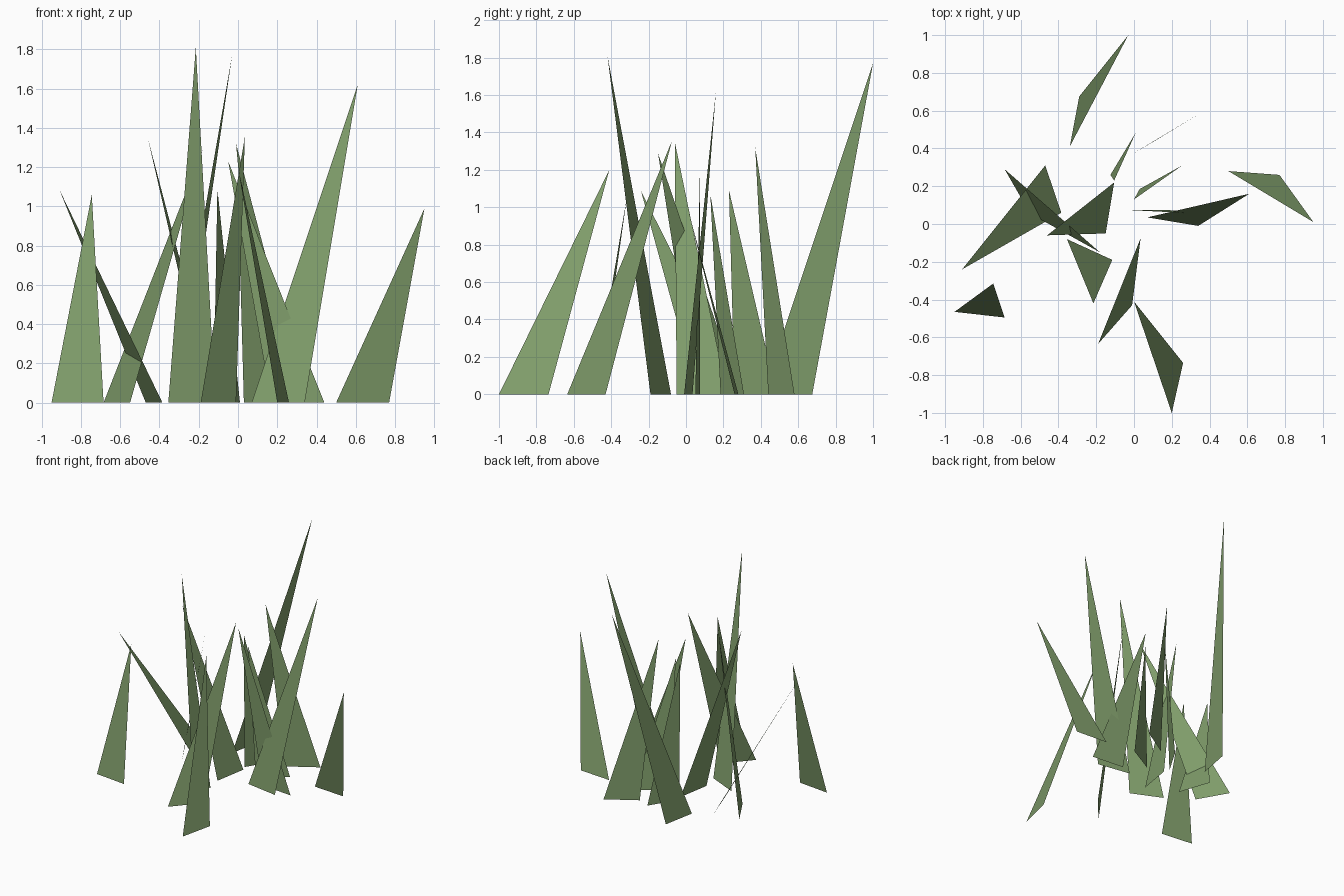
import bpy

# Single grass green
green = bpy.data.materials.new("grass green")
green.diffuse_color = (0.22, 0.345, 0.15, 1.0)


def blade(index, base_a, base_b, tip):
    """One flat blade: a ground edge rising to a leaning point."""
    mesh = bpy.data.meshes.new(f"grass_blade_{index:02d}")
    mesh.from_pydata([(*base_a, 0), (*base_b, 0), tip], [], [(0, 1, 2)])
    mesh.materials.append(green)
    obj = bpy.data.objects.new(mesh.name, mesh)
    bpy.context.collection.objects.link(obj)


# Ground edge ends and tip of every blade
BLADES = [
    # back
    ((-0.34, 0.41), (-0.29, 0.675), (-0.03, 1.0, 1.77)),
    ((0.11, 0.44), (0.34, 0.58), (-0.01, 0.37, 1.32)),
    ((-0.125, 0.26), (0.01, 0.485), (-0.105, 0.23, 1.09)),
    ((0.03, 0.185), (0.255, 0.31), (0.0, 0.13, 1.07)),
    # right
    ((0.07, 0.035), (0.34, -0.01), (0.61, 0.16, 1.62)),
    ((0.50, 0.28), (0.77, 0.26), (0.95, 0.01, 0.99)),
    ((0.17, 0.075), (0.44, 0.05), (-0.05, 0.075, 1.23)),
    # front
    ((-0.19, -0.635), (-0.01, -0.43), (0.035, -0.075, 1.355)),
    ((0.20, -1.0), (0.26, -0.735), (0.0, -0.41, 1.2)),
    ((-0.355, -0.08), (-0.115, -0.19), (-0.215, -0.42, 1.81)),
    # left
    ((-0.95, -0.465), (-0.685, -0.495), (-0.745, -0.315, 1.06)),
    ((-0.47, 0.31), (-0.385, 0.06), (-0.91, -0.24, 1.085)),
    ((-0.685, 0.29), (-0.55, 0.055), (-0.18, -0.15, 1.29)),
    ((-0.15, -0.05), (-0.105, 0.22), (-0.46, -0.06, 1.35)),
]
for i, (a, b, tip) in enumerate(BLADES, 1):
    blade(i, a, b, tip)
